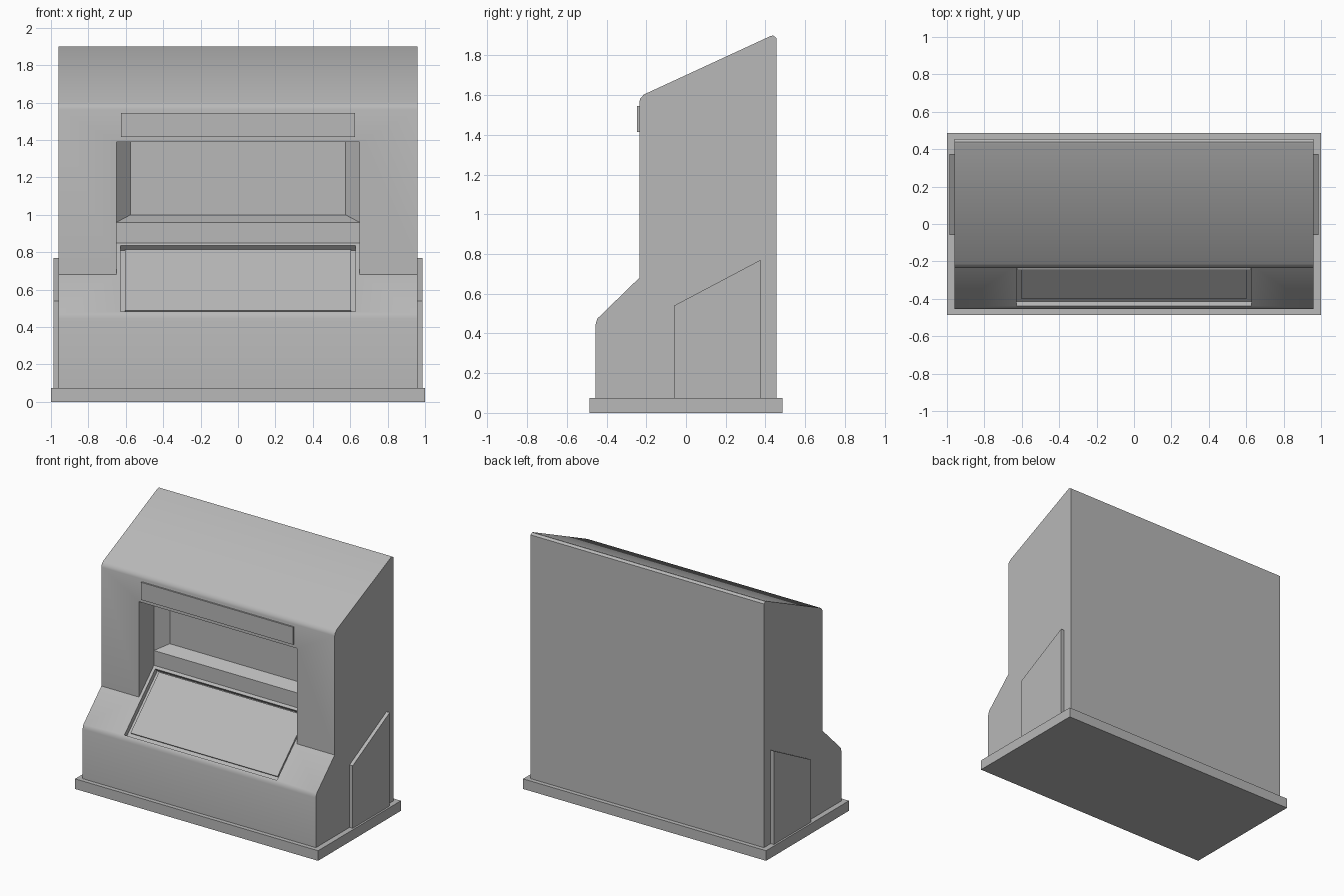
import bpy
import bmesh
import math
from mathutils import Vector

cube = bpy.data.objects.get("Cube")
if cube:
    bpy.data.objects.remove(cube, do_unlink=True)

GREY = 0.48
paint = bpy.data.materials.new("plain_grey")
paint.use_nodes = True
paint.diffuse_color = (GREY, GREY, GREY, 1)
shader = next(n for n in paint.node_tree.nodes if n.type == "BSDF_PRINCIPLED")
shader.inputs["Base Color"].default_value = (GREY, GREY, GREY, 1)


def finish(name, bm):
    bmesh.ops.recalc_face_normals(bm, faces=bm.faces)
    mesh = bpy.data.meshes.new(name)
    bm.to_mesh(mesh)
    bm.free()
    mesh.materials.append(paint)
    obj = bpy.data.objects.new(name, mesh)
    bpy.context.collection.objects.link(obj)
    return obj


def prism(name, profile, x0, x1):
    """Extrude a (y, z) side profile from x0 to x1."""
    bm = bmesh.new()
    face = bm.faces.new([bm.verts.new((x0, y, z)) for y, z in profile])
    side = bmesh.ops.extrude_face_region(bm, geom=[face])["geom"]
    moved = [v for v in side if isinstance(v, bmesh.types.BMVert)]
    bmesh.ops.translate(bm, verts=moved, vec=(x1 - x0, 0, 0))
    return finish(name, bm)


def hull(name, rects):
    """Convex solid through rectangles given as (y, half_width, z0, z1)."""
    bm = bmesh.new()
    for y, w, z0, z1 in rects:
        for x in (-w, w):
            for z in (z0, z1):
                bm.verts.new((x, y, z))
    bmesh.ops.convex_hull(bm, input=bm.verts)
    bmesh.ops.dissolve_limit(bm, angle_limit=0.01, verts=bm.verts, edges=bm.edges)
    return finish(name, bm)


def cut(target, cutter):
    mod = target.modifiers.new("cut", "BOOLEAN")
    mod.operation = "DIFFERENCE"
    mod.solver = "EXACT"
    mod.object = cutter
    bpy.context.view_layer.objects.active = target
    bpy.ops.object.modifier_apply(modifier=mod.name)
    bpy.data.objects.remove(cutter, do_unlink=True)


# Sloping console face: a line through the crease, and points measured off it
CREASE = Vector((-0.235, 0.68))
ALONG = Vector((0.175, 0.17)).normalized()
INTO = Vector((ALONG.y, -ALONG.x))


def on_slope(z, depth):
    return CREASE + ALONG * ((z - CREASE.y) / ALONG.y) + INTO * depth


# Cabinet body with softened edges
body = prism("cabinet_body", [
    (-0.455, 0.075), (-0.455, 0.445), (-0.452, 0.458), on_slope(0.475, 0),
    CREASE, (-0.235, 1.565), (-0.23, 1.583), (-0.212, 1.603),
    (0.425, 1.897), (0.438, 1.9), (0.455, 1.888), (0.455, 0.075)], -0.96, 0.96)

# Front opening, tapered screen niche and console recess
cut(body, prism("opening_cutter", [
    (-0.3, 0.7), CREASE, (-0.06, 0.85), (-0.06, 1.39), (-0.3, 1.39)], -0.65, 0.65))
cut(body, hull("niche_cutter", [
    (-0.08, 0.55, 1.1, 1.3), (-0.06, 0.65, 0.96, 1.39), (0.02, 0.575, 1.0, 1.39)]))
cut(body, prism("recess_cutter", [
    on_slope(0.482, -0.03), on_slope(0.835, -0.03),
    on_slope(0.835, 0.035), on_slope(0.482, 0.035)], -0.628, 0.628))

# Console plate lying in the recess
prism("console_plate", [
    on_slope(0.505, 0.023), on_slope(0.83, 0.023),
    on_slope(0.83, 0.036), on_slope(0.505, 0.036)], -0.605, 0.605)

# Sign plate above the opening
prism("sign_plate", [
    (-0.246, 1.415), (-0.246, 1.545), (-0.234, 1.545), (-0.234, 1.415)], -0.625, 0.625)

# Plinth
prism("plinth", [(-0.487, 0), (-0.487, 0.075), (0.487, 0.075), (0.487, 0)], -1, 1)

# Side panels
for name, s in (("left_side_panel", 1), ("right_side_panel", -1)):
    prism(name, [(-0.06, 0.075), (-0.06, 0.54), (0.375, 0.77), (0.375, 0.075)],
          s * 0.958, s * 0.986)

# Smooth only the softened edges of the cabinet
bpy.ops.object.select_all(action="DESELECT")
body.select_set(True)
bpy.context.view_layer.objects.active = body
bpy.ops.object.shade_smooth_by_angle(angle=math.radians(30))
